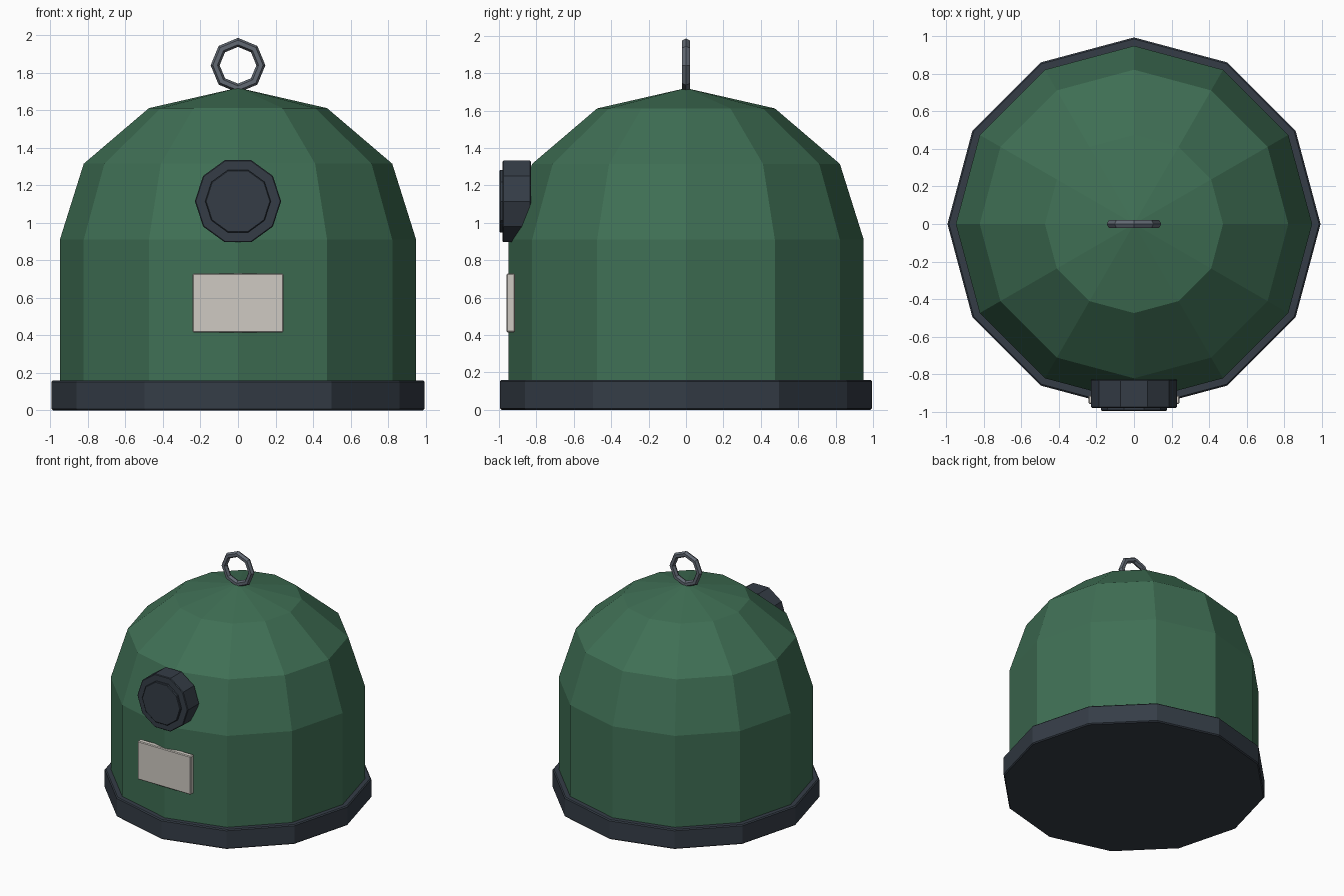
import bpy, bmesh, math

cube = bpy.data.objects.get("Cube")
if cube:
    bpy.data.objects.remove(cube, do_unlink=True)


def material(name, rgb):
    m = bpy.data.materials.new(name)
    m.use_nodes = True
    m.diffuse_color = (*rgb, 1)
    m.node_tree.nodes["Principled BSDF"].inputs["Base Color"].default_value = (*rgb, 1)
    return m


green = material("bottle green", (0.05, 0.16, 0.09))
slate = material("dark slate", (0.035, 0.046, 0.062))
steel = material("steel grey", (0.12, 0.14, 0.17))
cream = material("label cream", (0.62, 0.59, 0.54))


def bevel(obj, width):
    mod = obj.modifiers.new("edge bevel", "BEVEL")
    mod.width = width
    mod.segments = 1
    mod.limit_method = "ANGLE"
    mod.angle_limit = math.radians(60)


def lathe(name, profile, sides, mat):
    """Spin (radius, height) points around z; zero radius makes a single tip."""
    bm = bmesh.new()
    rings = []
    for r, z in profile:
        count = sides if r else 1
        rings.append([bm.verts.new((r * math.cos(math.tau * i / sides),
                                    r * math.sin(math.tau * i / sides), z))
                      for i in range(count)])
    for a, b in zip(rings, rings[1:]):
        for i in range(sides):
            j = (i + 1) % sides
            if len(b) == 1:
                bm.faces.new((a[i], a[j], b[0]))
            else:
                bm.faces.new((a[i], a[j], b[j], b[i]))
    for ring in (rings[0], rings[-1]):
        if len(ring) > 1:
            bm.faces.new(ring)
    bmesh.ops.recalc_face_normals(bm, faces=bm.faces)
    mesh = bpy.data.meshes.new(name)
    bm.to_mesh(mesh)
    bm.free()
    mesh.materials.append(mat)
    obj = bpy.data.objects.new(name, mesh)
    bpy.context.collection.objects.link(obj)
    return obj


# Base, drum and dome share twelve sides
base = lathe("base_skirt", [(0.995, 0), (0.995, 0.16)], 12, slate)
bevel(base, 0.008)
lathe("drum", [(0.95, 0.15), (0.95, 0.91)], 12, green)
dome = [(0.95 * math.cos(math.radians(a)), 0.91 + 0.81 * math.sin(math.radians(a)))
        for a in (0, 30, 60)]
lathe("dome", dome + [(0, 1.72)], 12, green)

# Round deposit opening facing the front
for name, radius, back, front in (("deposit_port", 0.23, 0.83, 0.98),
                                  ("port_flap", 0.175, 0.975, 0.998)):
    port = lathe(name, [(radius, back), (radius, front)], 10, slate)
    port.rotation_euler.x = math.pi / 2
    port.location.z = 1.115
    bevel(port, 0.005)

# Blank label plate
bpy.ops.mesh.primitive_cube_add(size=1, location=(0, -0.937, 0.572))
label = bpy.context.object
label.name = "label_plate"
label.scale = (0.485, 0.045, 0.315)
bpy.ops.object.transform_apply(location=False, rotation=False, scale=True)
label.data.materials.append(cream)
bevel(label, 0.006)

# Lifting ring
bpy.ops.mesh.primitive_torus_add(major_segments=8, minor_segments=6,
                                 major_radius=0.122, minor_radius=0.024,
                                 location=(0, 0, 1.84), rotation=(math.pi / 2, 0, 0))
ring = bpy.context.object
ring.name = "lifting_ring"
ring.data.materials.append(steel)
bpy.ops.object.shade_flat()
